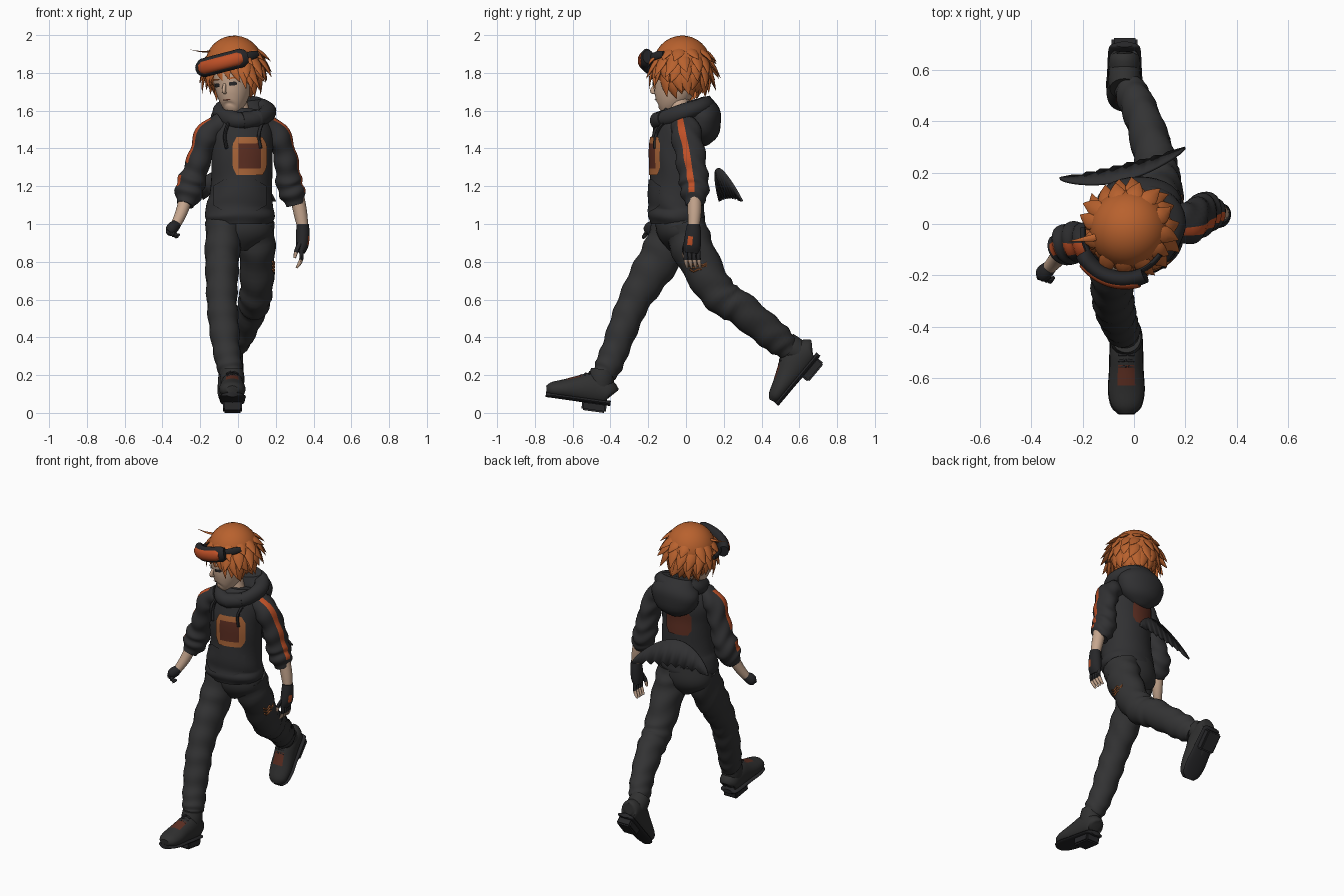
import bpy, bmesh, math, random
from mathutils import Vector, Matrix, Euler
from mathutils.bvhtree import BVHTree

random.seed(4)
if "Cube" in bpy.data.objects:
    bpy.data.objects.remove(bpy.data.objects["Cube"])


def material(name, *rgb):
    m = bpy.data.materials.new(name)
    m.use_nodes = True
    m.diffuse_color = (*rgb, 1)
    m.node_tree.nodes["Principled BSDF"].inputs["Base Color"].default_value = (*rgb, 1)
    return m


CLOTH = material("charcoal cloth", .03, .03, .032)
DENIM = material("dark trousers", .033, .033, .034)
LEATHER = material("boot leather", .03, .03, .03)
BLACK = material("matte black", .02, .02, .022)
HAIR = material("orange hair", .48, .12, .027)
SKIN = material("skin", .56, .38, .27)
ORANGE = material("orange trim", .52, .08, .02)
RUST = material("rust", .11, .028, .016)
GOLD = material("copper trim", .40, .13, .04)


def finish(name, bm, mats, M=None):
    bmesh.ops.recalc_face_normals(bm, faces=bm.faces)
    me = bpy.data.meshes.new(name)
    bm.to_mesh(me)
    ob = bpy.data.objects.new(name, me)
    bpy.context.collection.objects.link(ob)
    for m in mats:
        me.materials.append(m)
    if M:
        ob.matrix_world = M
    bpy.ops.object.select_all(action='DESELECT')
    ob.select_set(True)
    bpy.context.view_layer.objects.active = ob
    bpy.ops.object.shade_smooth_by_angle(angle=math.radians(45))
    return ob


def spline(pts, sub):
    """Catmull-Rom through tuples of any length."""
    P = [Vector(p) for p in pts]
    P = [P[0] * 2 - P[1]] + P + [P[-1] * 2 - P[-2]]
    out = []
    for i in range(1, len(P) - 2):
        a, b, c, d = P[i - 1:i + 3]
        for k in range(sub):
            t = k / sub
            out.append((b * 2 + (c - a) * t + (a * 2 - b * 5 + c * 4 - d) * t * t
                        + (b * 3 - a - c * 3 + d) * t ** 3) / 2)
    return out + [P[-2]]


def loft(bm, stations, ref=(1, 0, 0), n=20, sub=4, folds=(0, 0), paint=None):
    """Skin elliptical rings (x, y, z, side radius, forward radius) along a path."""
    S = spline(stations, sub)
    C = [Vector(s[:3]) for s in S]
    rings = []
    for i, s in enumerate(S):
        t = (C[min(i + 1, len(C) - 1)] - C[max(i - 1, 0)]).normalized()
        side = Vector(ref)
        side = (side - t * side.dot(t)).normalized()
        fwd = t.cross(side)
        u = i / (len(S) - 1)
        ring = []
        for k in range(n):
            a = math.tau * k / n
            w = 1 + folds[0] * math.sin(math.tau * folds[1] * u + 2 * math.sin(a) + 1.3 * math.cos(2 * a))
            ring.append(bm.verts.new(C[i] + (side * math.cos(a) * s[3] + fwd * math.sin(a) * s[4]) * w))
        rings.append(ring)
    for i in range(len(rings) - 1):
        for k in range(n):
            q = (k + 1) % n
            f = bm.faces.new((rings[i][k], rings[i][q], rings[i + 1][q], rings[i + 1][k]))
            if paint:
                f.material_index = paint(k, i / (len(rings) - 1))
    bm.faces.new(rings[0])
    bm.faces.new(rings[-1])


def part(name, stations, mats, M=None, **kw):
    bm = bmesh.new()
    loft(bm, stations, **kw)
    finish(name, bm, mats, M)
    return bm


def cord(name, pts, r, mat, M=None):
    return part(name, [(*p, r, r) for p in pts], [mat], M, n=8)


def patch(name, src, cx, cz, w, h, mats, M=None, back=False, n=10, chamfer=.6):
    """Thin panel laid on a surface; its border cells take the second material."""
    tree, bm, grid = BVHTree.FromBMesh(src), bmesh.new(), {}
    ray = Vector((0, -1 if back else 1, 0))
    for i in range(n + 1):
        for j in range(n + 1):
            u, v = 2 * i / n - 1, 2 * j / n - 1
            u *= 1 - max(0, abs(v) - .6) * chamfer
            loc, nor, _, _ = tree.ray_cast(Vector((cx + u * w / 2, 0, cz + v * h / 2)) - ray, ray)
            if loc:
                grid[i, j] = bm.verts.new(loc + nor * (-.007 if nor.dot(ray) > 0 else .007))
    for i in range(n):
        for j in range(n):
            q = [(i, j), (i + 1, j), (i + 1, j + 1), (i, j + 1)]
            if all(c in grid for c in q):
                f = bm.faces.new([grid[c] for c in q])
                f.material_index = int(len(mats) > 1 and (min(i, j) < 2 or max(i, j) > n - 3))
    finish(name, bm, mats, M)


# Hoodie body with hem, chest and back panels, pocket
twist = (math.cos(.17), math.sin(.17), 0)
torso = part("hoodie_body", [
    (.01, -.05, 1.0, .165, .135), (.01, -.05, 1.04, .188, .15), (.01, -.05, 1.085, .178, .143),
    (.015, -.05, 1.14, .17, .145), (.02, -.05, 1.24, .16, .14), (.02, -.05, 1.36, .165, .14),
    (.02, -.045, 1.46, .168, .135), (.02, -.04, 1.54, .145, .115), (.02, -.03, 1.6, .09, .08)],
    [CLOTH], ref=twist, n=40, sub=6, folds=(.014, 4))
patch("front_pocket", torso, .01, 1.15, .27, .17, [CLOTH], chamfer=1)
patch("chest_panel", torso, .06, 1.36, .175, .2, [RUST, GOLD], n=12)
patch("back_panel", torso, 0, 1.37, .16, .16, [RUST], back=True)

# Hood: rolled collar and hanging bag
ring = [(0, -.15), (.09, -.11), (.135, -.01), (.11, .07), (.02, .1), (-.07, .07), (-.11, -.01), (-.07, -.11)]
rim = [(x + .02, y, 1.595 + .33 * y, .045, .042 + .06 * max(y + .05, 0)) for x, y in ring + ring[:2]]
part("hood_collar", rim, [CLOTH], ref=(0, 0, 1), folds=(.06, 5))
part("hood_bag", [(.02, .06, 1.42, .04, .03), (.02, .07, 1.45, .1, .07), (.02, .085, 1.52, .16, .1),
                  (.02, .08, 1.6, .15, .095), (.02, .065, 1.665, .1, .06)],
     [CLOTH], n=28, folds=(.03, 3))
tree = BVHTree.FromBMesh(torso)
for name, x in (("right_drawstring", -.07), ("left_drawstring", .11)):
    hits = [tree.ray_cast(Vector((x + dx, -1, z)), Vector((0, 1, 0)))[0]
            for dx, z in ((.03, 1.55), (.01, 1.51), (0, 1.46), (.01, 1.4))]
    cord(name, [p + Vector((0, -.008, 0)) for p in hits], .009, BLACK)

# Sleeves with an outer stripe, and forearms
stripes = {"left": lambda k, u: k in (0, 1) and .06 < u < .82,
           "right": lambda k, u: k in (11, 12, 13) and (.06 < u < .42 or .6 < u < .75)}
arms = {
    "left": ([(.12, -.01, 1.53, .06, .07), (.2, .0, 1.48, .068, .08), (.245, .02, 1.38, .062, .08),
              (.263, .035, 1.28, .065, .078), (.273, .045, 1.21, .07, .078), (.292, .045, 1.15, .066, .07),
              (.305, .045, 1.1, .045, .045)],
             [(.31, .045, 1.16, .038, .038), (.33, .045, 1.06, .036, .036), (.345, .04, .97, .028, .028)]),
    "right": ([(-.08, -.07, 1.53, .06, .07), (-.155, -.075, 1.48, .068, .075), (-.195, -.075, 1.38, .062, .075),
               (-.225, -.07, 1.28, .066, .075), (-.25, -.075, 1.21, .075, .08), (-.265, -.09, 1.15, .07, .07),
               (-.28, -.11, 1.1, .042, .045)],
              [(-.272, -.1, 1.15, .036, .036), (-.3, -.135, 1.06, .032, .032), (-.335, -.175, .985, .025, .025)])}
for side, (sleeve, fore) in arms.items():
    part(side + "_sleeve", sleeve, [CLOTH, ORANGE], n=28, sub=6, folds=(.07, 5),
         paint=lambda k, u, s=side: int(stripes[s](k, u)))
    part(side + "_forearm", fore, [SKIN])

# Gloves and fingers
part("left_glove", [(.343, .04, 1.0, .032, .034), (.343, .038, .95, .036, .042), (.34, .033, .89, .034, .046),
                    (.333, .03, .85, .022, .042)], [BLACK, ORANGE],
     paint=lambda k, u: int(k in (0, 1) and .35 < u < .6))
part("right_glove", [(-.325, -.165, 1.0, .026, .026), (-.345, -.185, .98, .031, .034),
                     (-.36, -.197, .963, .028, .032), (-.37, -.205, .955, .016, .02)], [BLACK])
for i in range(4):
    y = -.004 + .023 * i
    part(f"left_finger_{i}", [(.335, y, .86, .012, .012), (.336, y + .002, .82, .011, .011),
                              (.325, y + .006, .79, .01, .01), (.31, y + .01, .768, .006, .006)],
         [BLACK, SKIN], n=8, paint=lambda k, u: int(u > .4))
    part(f"right_finger_{i}", [(-.37 + .014 * i, -.195 - .006 * i, .97 - .008 * i, .01, .01),
                               (-.37 + .014 * i, -.21 - .005 * i, .955 - .008 * i, .01, .01),
                               (-.355 + .014 * i, -.208, .945, .007, .007)], [BLACK], n=8)
part("left_thumb", [(.33, .0, .9, .013, .013), (.31, -.01, .86, .012, .012), (.3, -.012, .82, .007, .007)],
     [BLACK, SKIN], n=8, paint=lambda k, u: int(u > .5))

# Trousers
part("trouser_hips", [(.01, -.03, 1.07, .165, .125), (.01, -.03, .98, .178, .13), (.01, -.03, .92, .15, .11),
                      (.01, -.03, .86, .05, .06)], [DENIM], n=28)
part("right_trouser_leg", [
    (-.07, -.06, 1.0, .1, .115), (-.083, -.12, .85, .092, .113), (-.085, -.2, .72, .086, .102),
    (-.085, -.275, .59, .08, .085), (-.075, -.325, .47, .08, .08), (-.062, -.373, .34, .072, .074),
    (-.045, -.41, .25, .068, .072), (-.035, -.435, .2, .058, .06)], [DENIM], folds=(.045, 8), sub=6)
part("left_trouser_leg", [
    (.09, -.01, 1.0, .1, .115), (.1, .035, .87, .097, .112), (.1, .13, .69, .088, .1),
    (.09, .2, .605, .085, .095), (.075, .28, .558, .08, .09), (.035, .41, .452, .07, .085),
    (.0, .49, .385, .066, .08), (-.025, .54, .34, .056, .062)], [DENIM], folds=(.05, 8), sub=6)
for i in range(3):
    cord(f"thigh_chain_{i}", [(.184, .01 + .005 * i, .8 - .02 * i), (.19, .04, .785 - .018 * i),
                              (.19, .065, .80 - .02 * i), (.188, .085, .782 - .01 * i), (.183, .11, .795 - .01 * i)],
         .005, GOLD)

# Boots: foot with a rust instep, shaft, sole, heel block, laces
foot = [(.066, -.1, .035, .035), (.05, -.09, .058, .065), (-.03, -.075, .064, .085), (-.11, -.088, .066, .07),
        (-.19, -.102, .07, .052), (-.25, -.112, .058, .04), (-.28, -.118, .03, .022)]
for side, loc, tilt in (("right", (-.03, -.445, .2), -8), ("left", (-.037, .55, .352), 50)):
    M = Matrix.Translation(loc) @ Euler((math.radians(tilt), 0, 0)).to_matrix().to_4x4()
    part(side + "_boot_foot", [(0, *s) for s in foot], [LEATHER, RUST], M, n=24,
         paint=lambda k, u: int(k in (4, 5, 6, 7) and .42 < u < .62))
    part(side + "_boot_shaft", [(0, .0, .03, .058, .062), (0, 0, -.02, .064, .068), (0, .005, -.09, .058, .06)],
         [LEATHER], M)
    part(side + "_boot_sole", [(0, y, -.142, a + .002, .014) for y, z, a, b in foot], [BLACK], M, n=24)
    bm = bmesh.new()
    bmesh.ops.create_cube(bm, size=1, matrix=Matrix.Translation((0, -.018, -.172)) @ Matrix.Diagonal((.1, .13, .05, 1)))
    bmesh.ops.bevel(bm, geom=bm.edges[:], offset=.008, segments=2, affect='EDGES')
    finish(side + "_boot_heel", bm, [BLACK], M)
    for i in range(3):
        y, z = -.065 - .022 * i, .008 - .012 * i
        cord(f"{side}_lace_{i}", [(-.03, y, z - .012), (0, y, z), (.03, y, z - .012)], .006, BLACK, M)

# Curved fin floating behind the waist
bm, prev, steps = bmesh.new(), None, 28
for i in range(steps + 1):
    u = i / steps
    x, arch = -.29 + .49 * u, math.sin(math.pi * u)
    zs = (1.125 + .17 * arch ** .75, 1.12 + .015 * arch + (.022 * (i % 3) / 2 if 2 < i < 24 else 0))
    row = [bm.verts.new((x, .688 + .243 * x - .392 * z, z)) for z in zs]
    if prev:
        bm.faces.new((prev[0], row[0], row[1], prev[1]))
    prev = row
fin = finish("back_fin", bm, [CLOTH])
mod = fin.modifiers.new("thickness", 'SOLIDIFY')
mod.thickness, mod.offset = .01, 0


# Head, neck and face
def head_frame(pitch, roll, yaw):
    turn = Euler([math.radians(a) for a in (pitch, roll, yaw)])
    return Matrix.Translation((-.02, -.03, 1.8)) @ turn.to_matrix().to_4x4()


HEAD = head_frame(4, -6, -24)
part("neck", [(.02, -.03, 1.52, .07, .07), (.01, -.035, 1.6, .05, .05), (-.015, -.03, 1.72, .052, .055)], [SKIN])
face = part("head", [
    (0, -.115, -.19, .02, .025), (0, -.095, -.175, .048, .056), (0, -.065, -.13, .077, .093),
    (0, -.035, -.06, .098, .118), (0, -.02, .03, .105, .122), (0, 0, .11, .1, .11), (0, 0, .17, .04, .05)],
    [SKIN], HEAD, n=28)
part("nose", [(0, -.145, -.05, .008, .006), (0, -.163, -.085, .01, .014), (0, -.148, -.098, .008, .006)], [SKIN], HEAD, n=10)
patch("mouth", face, 0, -.132, .04, .006, [RUST], HEAD, n=4)
for name, s in (("right", -1), ("left", 1)):
    patch(name + "_eye", face, s * .042, -.052, .034, .02, [BLACK], HEAD, n=5)
    patch(name + "_eyebrow", face, s * .044, -.022, .045, .008, [HAIR], HEAD, n=4)

# Hair: dome covered by tiers of pointed locks
bm = bmesh.new()
centre, size = Vector((0, .012, .04)), Vector((.155, .155, .157))
bmesh.ops.create_uvsphere(bm, u_segments=28, v_segments=16, radius=1,
                          matrix=Matrix.Translation(centre) @ Matrix.Diagonal((*size, 1)))


def lock(theta, azim, length, width, lift=.3):
    s, c = math.sin(theta), math.cos(theta)
    d = Vector((s * math.sin(azim), -s * math.cos(azim), c))
    down = Vector((c * math.sin(azim), -c * math.cos(azim), -s))
    side = Vector((math.cos(azim), math.sin(azim), 0))
    root = centre + d * size - d * .015
    sway = side * random.uniform(-.3, .3)
    pts = []
    for t, w in ((0, .8), (.35, 1), (.7, .55), (1, .02)):
        p = root + (down * t + d * (lift * t * t + .1 * math.sin(math.pi * t)) + sway * t * t) * length
        pts.append((*p, width * w, width * w * .35))
    loft(bm, pts, ref=side, n=8, sub=2)


for deg, count, length in ((60, 12, .1), (76, 15, .115), (93, 16, .11), (111, 15, .105), (128, 13, .085)):
    for i in range(count):
        az = math.tau * (i + random.uniform(.3, .7)) / count - math.pi
        if deg > 75 and abs(az) < math.radians(42 + (deg - 75) * .35):
            continue
        lock(math.radians(deg), az, length * random.uniform(.85, 1.2), .034)
# Fringe and side locks framing the face
for az, length in ((-.95, .16), (-.7, .14), (-.42, .11), (-.15, .1), (.12, .1), (.38, .12), (.65, .16), (.9, .17)):
    lock(math.radians(80), az, length, .026, .1)
lock(math.radians(48), -.9, .07, .014, 1.5)
finish("hair", bm, [HAIR], HEAD)

# Goggles pushed up on the forehead
GOGGLES = head_frame(4, -14, -19)


def arc(name, radius, half, thick, tall, mat):
    pts = []
    for i in range(13):
        a = math.radians(half) * (i / 6 - 1)
        k = .75 if i in (0, 12) else 1
        pts.append((radius * math.sin(a), .005 - radius * math.cos(a), .065, tall * k, thick))
    part(name, pts, [mat], GOGGLES, ref=(0, 0, 1), n=16, sub=2)


arc("goggle_strap", .17, 75, .01, .022, BLACK)
arc("goggle_frame", .192, 43, .032, .05, BLACK)
arc("goggle_lens", .207, 34, .024, .036, ORANGE)
